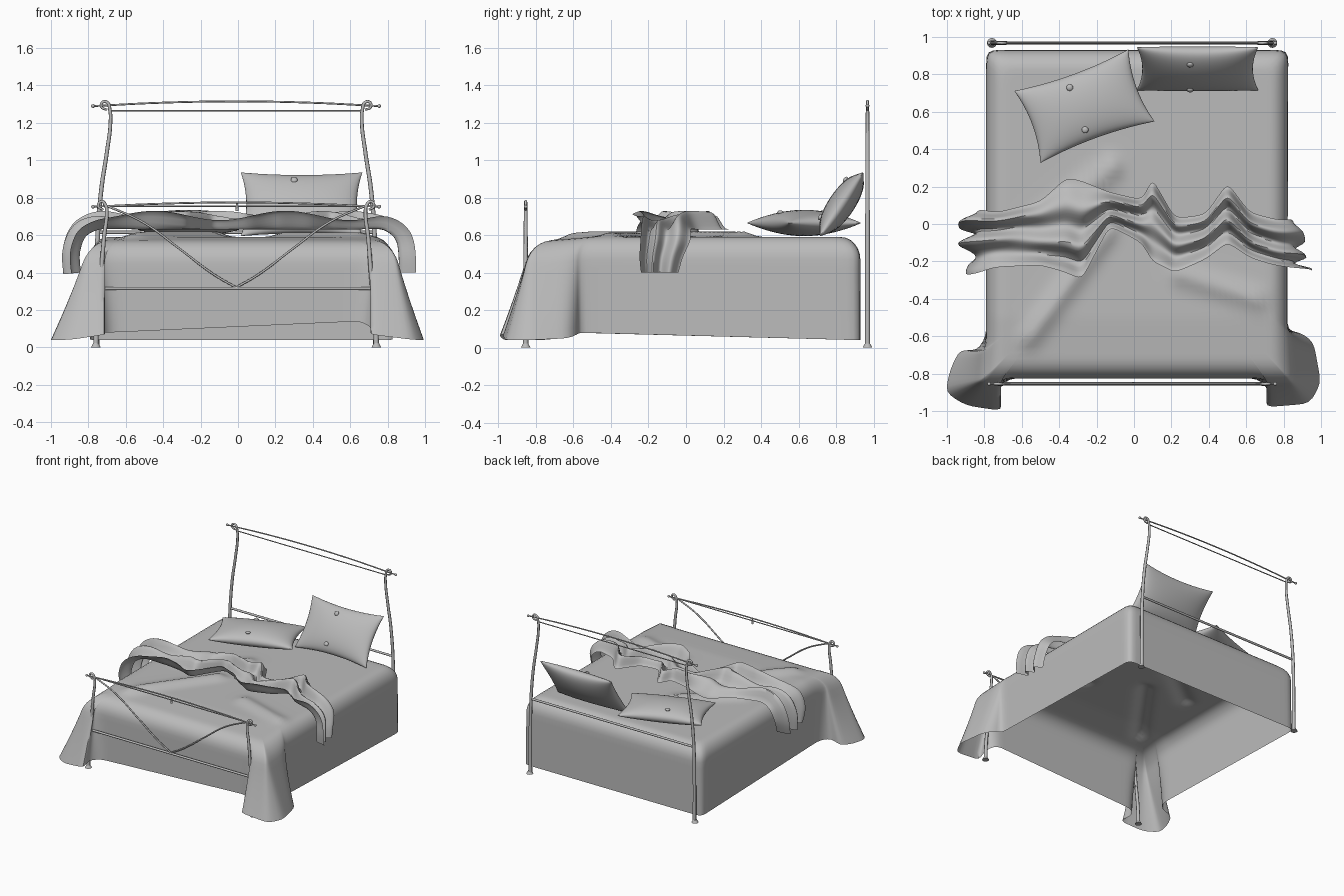
import bpy, bmesh
from math import sin, cos, pi, exp, radians, dist, ceil
from mathutils import Matrix, Vector

cube = bpy.data.objects.get("Cube")
if cube:
    bpy.data.objects.remove(cube, do_unlink=True)

grey = bpy.data.materials.new("soft_grey")
grey.use_nodes = True
grey.diffuse_color = (0.5, 0.5, 0.5, 1)
grey.node_tree.nodes["Principled BSDF"].inputs["Base Color"].default_value = (0.5, 0.5, 0.5, 1)


def finish(obj):
    obj.data.materials.clear()
    obj.data.materials.append(grey)
    bpy.ops.object.select_all(action='DESELECT')
    obj.select_set(True)
    bpy.context.view_layer.objects.active = obj
    bpy.ops.object.shade_smooth_by_angle(angle=radians(50))
    return obj


def add_object(name, mesh):
    obj = bpy.data.objects.new(name, mesh)
    bpy.context.collection.objects.link(obj)
    return finish(obj)


def bridge(bm, rows, closed):
    """Skin a list of point rows with quads."""
    grid = [[bm.verts.new(p) for p in row] for row in rows]
    for a, b in zip(grid, grid[1:]):
        for j in range(len(a) if closed else len(a) - 1):
            k = (j + 1) % len(a)
            bm.faces.new((a[j], a[k], b[k], b[j]))
    return grid


def mesh_object(name, bm):
    bmesh.ops.recalc_face_normals(bm, faces=bm.faces[:])
    mesh = bpy.data.meshes.new(name)
    bm.to_mesh(mesh)
    bm.free()
    return add_object(name, mesh)


def mix(a, b, t):
    return tuple(p + (q - p) * t for p, q in zip(a, b))


def smooth_path(pts, closed, passes):
    for _ in range(passes):
        n = len(pts)
        pts = [p if not closed and i in (0, n - 1) else
               mix(p, mix(pts[i - 1], pts[(i + 1) % n], 0.5), 0.5)
               for i, p in enumerate(pts)]
    return pts


def resample(keys, step, closed):
    out = []
    for a, b in zip(keys, keys[1:] + keys[:1] if closed else keys[1:]):
        n = ceil(dist(a, b) / step)
        out += [mix(a, b, i / n) for i in range(n)]
    return out if closed else out + [keys[-1]]


# Bed cover: open sheet with flared front corners
hem_keys = [
    (0.825, 0.93, 0.04), (0.82, -0.57, 0.08), (0.89, -0.58, 0.07), (0.96, -0.63, 0.05),
    (1.0, -0.85, 0.04), (0.94, -0.96, 0.04), (0.70, -0.98, 0.07), (0.72, -0.88, 0.1),
    (0.66, -0.825, 0.14), (-0.67, -0.825, 0.08), (-0.73, -0.89, 0.08), (-0.70, -1.0, 0.07),
    (-0.9, -0.97, 0.04), (-1.01, -0.9, 0.04), (-0.98, -0.77, 0.04), (-0.93, -0.67, 0.05),
    (-0.84, -0.68, 0.08), (-0.79, -0.6, 0.08), (-0.79, 0.93, 0.04)]
hem = resample(hem_keys, 0.035, True)
rim = [(min(max(x, -0.79), 0.825), min(max(y, -0.825), 0.93)) for x, y, z in hem]
hem, rim = smooth_path(hem, True, 2), smooth_path(rim, True, 3)
middle = (0.015, 0.055)
ridges = [((-0.15, -0.05), (-0.55, -0.6), 0.03), ((-0.12, 0.3), (-0.5, 0.0), 0.03),
          ((0.25, -0.27), (0.65, -0.4), 0.025)]


def top_height(x, y):
    z = 0.59 - 0.02 * min(max((-0.5 - y) / 0.25, 0), 1)
    for a, b, h in ridges:
        a, b, p = Vector(a), Vector(b), Vector((x, y))
        t = min(max((p - a).dot(b - a) / (b - a).length_squared, 0), 1)
        z += h * exp(-((p - a.lerp(b, t)).length / 0.06) ** 2)
    return z


rows = []
for i in range(1, 25):
    ring = [mix(middle, r, 0.88 * i / 24) for r in rim]
    rows.append([(x, y, top_height(x, y)) for x, y in ring])
steps = [(0.88 + 0.12 * sin(a * pi / 12), 0.12 * (1 - cos(a * pi / 12)), 0) for a in range(1, 7)]
steps += [(1, 0.12, d / 9) for d in range(1, 10)]
for scale, drop, down in steps:
    row = []
    for r, h in zip(rim, hem):
        x, y = mix(middle, r, scale)
        start = top_height(x, y) - drop
        z = start + (h[2] - start) * down
        flare = max((0.59 - z) / (0.59 - h[2]), 0) ** 1.2
        row.append((x + (h[0] - r[0]) * flare, y + (h[1] - r[1]) * flare, z))
    rows.append(row)
bm = bmesh.new()
grid = bridge(bm, rows, True)
bm.faces.new(grid[0])
mesh_object("bed_cover", bm)

# Rumpled throw: stations of x, z, back edge y, front edge y
stations = [
    (-0.84, 0.40, 0.02, -0.24), (-0.85, 0.5, 0.06, -0.27), (-0.82, 0.6, 0.08, -0.27),
    (-0.74, 0.635, 0.06, -0.23), (-0.5, 0.63, 0.12, -0.22), (-0.36, 0.63, 0.25, -0.26),
    (-0.28, 0.63, 0.23, -0.3), (-0.13, 0.63, 0.17, -0.01), (0.04, 0.63, 0.13, -0.1),
    (0.1, 0.63, 0.24, -0.2), (0.22, 0.63, 0.03, -0.26), (0.38, 0.63, 0.05, -0.19),
    (0.5, 0.63, 0.22, -0.1), (0.62, 0.63, 0.06, -0.18), (0.78, 0.635, 0.02, -0.23),
    (0.85, 0.58, 0.03, -0.24), (0.86, 0.48, -0.02, -0.25), (0.86, 0.40, -0.04, -0.24)]
line = smooth_path(resample(stations, 0.02, False), False, 6)
rows = []
for i, (x, z, back, front) in enumerate(line):
    a, b = line[max(i - 1, 0)], line[min(i + 1, len(line) - 1)]
    normal = Vector((a[1] - b[1], b[0] - a[0])).normalized()
    row = []
    for j in range(31):
        v = j / 30
        wave = 0.5 - 0.5 * cos(2 * pi * (2.5 * v + 0.25 * sin(6 * x) * sin(pi * v)))
        lift = wave * (0.075 + 0.025 * cos(9 * x + 4 * v))
        row.append((x + normal.x * lift, back + (front - back) * v, z + normal.y * lift))
    rows.append(row)
bm = bmesh.new()
bridge(bm, rows, False)
mesh_object("throw_blanket", bm)


# Pillows with buttons
def pillow(name, place):
    bm = bmesh.new()
    ticks = [sin(pi * (i / 24 - 0.5)) for i in range(25)]
    for side in (1, -1):
        bridge(bm, [[(0.325 * u * (1 - 0.09 * (1 - v * v)), 0.205 * v * (1 - 0.12 * (1 - u * u)),
                      side * 0.07 * max((1 - u * u) * (1 - v * v), 0) ** 0.45)
                     for u in ticks] for v in ticks], False)
    bmesh.ops.remove_doubles(bm, verts=bm.verts[:], dist=0.0005)
    mesh_object(name, bm).matrix_world = place
    for tag, y in (("upper", 0.12), ("lower", -0.12)):
        bm = bmesh.new()
        bmesh.ops.create_uvsphere(bm, u_segments=16, v_segments=8, radius=0.018)
        spot = Matrix.Translation((-0.04, y, 0.056)) @ Matrix.Diagonal((1, 1, 0.6, 1))
        mesh_object(f"{name}_{tag}_button", bm).matrix_world = place @ spot


pillow("flat_pillow", Matrix.Translation((-0.265, 0.63, 0.665)) @ Matrix.Rotation(radians(20), 4, 'Z'))
pillow("leaning_pillow", Matrix.Translation((0.34, 0.83, 0.765)) @ Matrix.Rotation(radians(56), 4, 'X'))


# Metal frame
def rod(name, pts, y, start, end=None):
    """Round bar through (x, z) points, tapering from start to end radius."""
    curve = bpy.data.curves.new(name, 'CURVE')
    curve.dimensions = '3D'
    curve.bevel_depth, curve.bevel_resolution = 1, 2
    curve.resolution_u, curve.use_fill_caps = 8, True
    spline = curve.splines.new('BEZIER')
    spline.bezier_points.add(len(pts) - 1)
    for i, (p, (x, z)) in enumerate(zip(spline.bezier_points, pts)):
        p.co = (x - 0.01, y, z)
        p.radius = start + ((end or start) - start) * i / (len(pts) - 1)
        p.handle_left_type = p.handle_right_type = 'AUTO'
    temp = bpy.data.objects.new(name, curve)
    bpy.context.collection.objects.link(temp)
    graph = bpy.context.evaluated_depsgraph_get()
    mesh = bpy.data.meshes.new_from_object(temp.evaluated_get(graph))
    bpy.data.objects.remove(temp, do_unlink=True)
    add_object(name, mesh)


head_post = [(0.745, 0), (0.745, 0.3), (0.74, 0.6), (0.72, 0.85), (0.69, 1.05), (0.672, 1.2),
             (0.675, 1.27), (0.69, 1.31), (0.715, 1.31), (0.72, 1.285), (0.69, 1.27)]
foot_post = [(0.75, 0), (0.745, 0.15), (0.725, 0.35), (0.705, 0.6), (0.692, 0.71),
             (0.698, 0.76), (0.72, 0.78), (0.737, 0.755), (0.71, 0.735)]
brace = [(0.71, 0.765), (0.5, 0.67), (0.3, 0.525), (0.12, 0.39), (0, 0.32)]
ends = (("head", head_post, 0.968, 1.29, 1.315), ("foot", foot_post, -0.855, 0.752, 0.775))
for end, post, y, tip, crown in ends:
    for side, s in (("left", 1), ("right", -1)):
        rod(f"{end}_{side}_post", [(s * x, z) for x, z in post], y, 0.014, 0.006)
        bpy.ops.mesh.primitive_cone_add(vertices=24, radius1=0.026, radius2=0.014, depth=0.022,
                                        location=(s * 0.75 - 0.01, y, 0.011))
        bpy.context.object.name = f"{end}_{side}_foot"
        finish(bpy.context.object)
        bpy.ops.mesh.primitive_uv_sphere_add(segments=12, ring_count=8, radius=0.01,
                                             location=(s * 0.765 - 0.01, y, tip))
        bpy.context.object.name = f"{end}_{side}_finial"
        finish(bpy.context.object)
    rod(f"{end}_arched_rail", [(-0.765, tip), (-0.4, crown - 0.007), (0, crown),
                               (0.4, crown - 0.007), (0.765, tip)], y, 0.005)
rod("head_upper_rail", [(-0.68, 1.265), (0.68, 1.265)], 0.968, 0.004)
rod("head_middle_rail", [(-0.735, 0.615), (0.735, 0.615)], 0.968, 0.009)
rod("foot_upper_rail", [(-0.7, 0.755), (0.7, 0.755)], -0.855, 0.004)
rod("foot_lower_rail", [(-0.725, 0.315), (0.725, 0.315)], -0.855, 0.009)
rod("foot_center_drop", [(0.005, 0.77), (0.005, 0.73)], -0.855, 0.005, 0.009)
for side, s in (("left", 1), ("right", -1)):
    rod(f"foot_{side}_brace", [(s * x, z) for x, z in brace], -0.855, 0.006)
